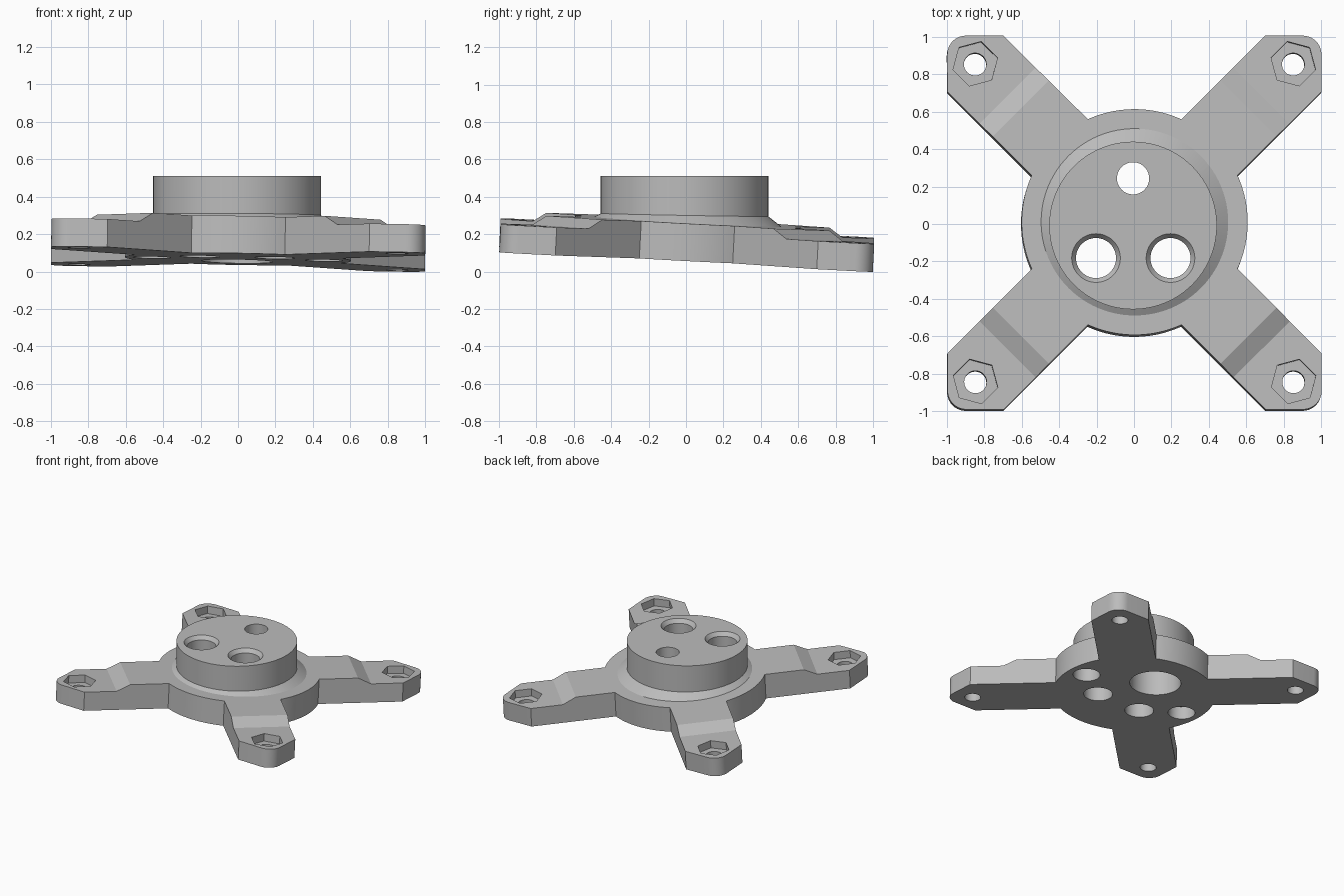
import bpy, bmesh
from math import sin, cos, pi, radians, atan2
from mathutils import Matrix, Vector

cube = bpy.data.objects.get("Cube")
if cube:
    bpy.data.objects.remove(cube, do_unlink=True)

grey = bpy.data.materials.new("plain_grey")
grey.use_nodes = True
colour = (0.5, 0.5, 0.5, 1)
grey.diffuse_color = colour
grey.node_tree.nodes["Principled BSDF"].inputs["Base Color"].default_value = colour

# The cross plate leans slightly under the level boss
TILT = (Matrix.Translation((0, 0, 0.067)) @ Matrix.Rotation(radians(1), 4, 'Y')
        @ Matrix.Rotation(radians(-3), 4, 'X'))
THICK, TIP = 0.2, 0.15


def loft(name, rings):
    """Closed solid through equal-length rings of points."""
    bm = bmesh.new()
    loops = [[bm.verts.new(p) for p in ring] for ring in rings]
    n = len(loops[0])
    for a, b in zip(loops, loops[1:]):
        for i in range(n):
            j = (i + 1) % n
            bm.faces.new((a[i], a[j], b[j], b[i]))
    bm.faces.new(loops[0][::-1])
    bm.faces.new(loops[-1])
    bmesh.ops.recalc_face_normals(bm, faces=bm.faces)
    mesh = bpy.data.meshes.new(name)
    bm.to_mesh(mesh)
    bm.free()
    mesh.materials.append(grey)
    ob = bpy.data.objects.new(name, mesh)
    bpy.context.collection.objects.link(ob)
    return ob


def circle(r, z, x=0, y=0, n=64, turn=0):
    return [Vector((x + r * cos(turn + 2 * pi * i / n), y + r * sin(turn + 2 * pi * i / n), z))
            for i in range(n)]


def arc(cx, cy, r, a0, a1, n):
    return [(cx + r * cos(a0 + (a1 - a0) * i / n), cy + r * sin(a0 + (a1 - a0) * i / n))
            for i in range(n + 1)]


def combine(target, tool, operation):
    tool.hide_render = True
    mod = target.modifiers.new(operation, 'BOOLEAN')
    mod.operation, mod.solver, mod.object = operation, 'EXACT', tool
    bpy.context.view_layer.objects.active = target
    bpy.ops.object.modifier_apply(modifier=mod.name)
    bpy.data.objects.remove(tool, do_unlink=True)


def cut_hole(rings, matrix=Matrix()):
    tool = loft("hole_cutter", rings)
    tool.data.transform(matrix)
    combine(bracket, tool, 'DIFFERENCE')


# Plate outline: four arms joined by arcs of the central disc
notch = atan2(0.55, 0.25)
quarter = [(0.55, 0.25), (1, 0.7)] + arc(0.9, 0.9, 0.1, 0, pi / 2, 10) + [(0.7, 1)]
quarter += arc(0, 0, 0.604, notch, pi - notch, 20)[:-1]
outline = []
for k in range(4):
    spin = Matrix.Rotation(k * pi / 2, 3, 'Z')
    outline += [spin @ Vector((x, y, 0)) for x, y in quarter]
bracket = loft("mounting_bracket", [outline, [p + Vector((0, 0, THICK)) for p in outline]])

# Lowered arm tips, reached by a short ramp
for k in range(4):
    profile = [(0.76, 0.25), (0.96, TIP), (1.6, TIP), (1.6, 0.25)]
    cut_hole([[(r, y, z) for r, z in profile] for y in (-0.6, 0.6)],
             Matrix.Rotation(pi / 4 + k * pi / 2, 4, 'Z'))

# Bolt holes with hexagonal nut pockets
for sx in (-1, 1):
    for sy in (-1, 1):
        x, y = 0.85 * sx, 0.85 * sy
        cut_hole([circle(0.06, -0.1, x, y, 32), circle(0.06, 0.3, x, y, 32)])
        cut_hole([circle(0.123, z, x, y, 6, atan2(y, x)) for z in (0.09, 0.3)])
bracket.data.transform(TILT)

# Level round boss with a sloped collar blending into the plate
collar = [[TILT @ p for p in circle(0.5, z, n=96)] for z in (0.1, THICK)]
neck = circle(0.448, 0, -0.005, -0.008, 96)
for p in neck:
    p.z = 0.303 - 0.006 * p.x - 0.018 * p.y
rim = circle(0.448, 0.512, -0.005, -0.008, 96)
combine(bracket, loft("round_boss", collar + [neck, rim]), 'UNION')

# Two countersunk through holes
for x in (-0.203, 0.195):
    y = -0.182
    cut_hole([circle(0.107, -0.2, x, y), circle(0.107, 0.482, x, y),
              circle(0.13, 0.512, x, y), circle(0.13, 0.6, x, y)])

# Rear hole, wide from below and narrow at the top
cut_hole([circle(0.19, -0.2, -0.005, 0.24), circle(0.19, 0.3, -0.005, 0.24)])
cut_hole([circle(0.086, 0.1, -0.005, 0.244), circle(0.086, 0.6, -0.005, 0.244)])

# Blind side sockets in the underside
for x in (-0.46, 0.46):
    cut_hole([circle(0.1, -0.1, x, 0), circle(0.1, 0.1, x, 0)], TILT)

bpy.ops.object.select_all(action='DESELECT')
bracket.select_set(True)
bpy.context.view_layer.objects.active = bracket
bpy.ops.object.shade_smooth_by_angle(angle=radians(25))
